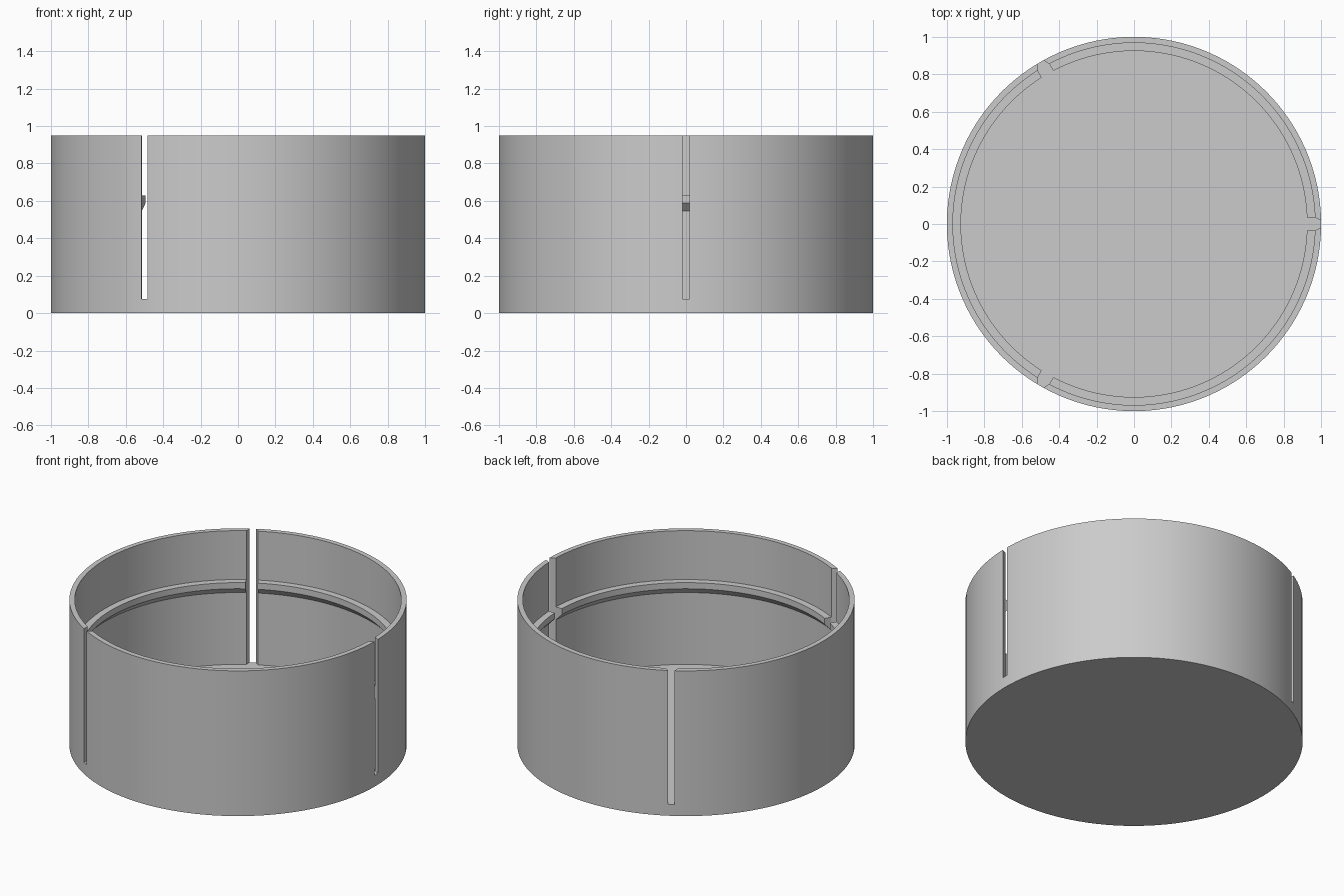
import bpy, bmesh, math
from mathutils import Matrix

cube = bpy.data.objects.get("Cube")
if cube:
    bpy.data.objects.remove(cube, do_unlink=True)

HEIGHT, FLOOR, OUTER, INNER, LIP = 0.95, 0.075, 1.0, 0.968, 0.925

grey = bpy.data.materials.new("light grey plastic")
grey.use_nodes = True
colour = (0.6, 0.6, 0.6, 1)
grey.diffuse_color = colour
grey.node_tree.nodes["Principled BSDF"].inputs["Base Color"].default_value = colour


def add_object(name, bm):
    bmesh.ops.recalc_face_normals(bm, faces=bm.faces)
    mesh = bpy.data.meshes.new(name)
    bm.to_mesh(mesh)
    bm.free()
    mesh.materials.append(grey)
    obj = bpy.data.objects.new(name, mesh)
    bpy.context.collection.objects.link(obj)
    return obj


def lathe(name, profile, steps=120):
    bm = bmesh.new()
    verts = [bm.verts.new((r, 0, z)) for r, z in profile]
    edges = [bm.edges.new(pair) for pair in zip(verts, verts[1:])]
    bmesh.ops.spin(bm, geom=verts + edges, cent=(0, 0, 0), axis=(0, 0, 1),
                   angle=math.tau, steps=steps)
    bmesh.ops.remove_doubles(bm, verts=bm.verts, dist=0.0005)
    return add_object(name, bm)


# Round tub with a floor and an inner snap ridge, sloped underneath
tub = lathe("slotted_tub", [
    (0, 0), (OUTER, 0), (OUTER, HEIGHT), (INNER, HEIGHT),
    (INNER, 0.63), (LIP, 0.63), (LIP, 0.59), (INNER, 0.545),
    (INNER, FLOOR), (0, FLOOR)])

# Three wall slots, flaring wider towards the inside
half = [(0.88, 0.036), (INNER - 0.003, 0.036), (OUTER, 0.018), (1.03, 0.018)]
outline = half + [(x, -y) for x, y in reversed(half)]
bm = bmesh.new()
for i in range(3):
    turn = Matrix.Rotation(i * math.tau / 3, 4, "Z")
    face = bm.faces.new([bm.verts.new(turn @ Matrix.Translation((x, y, FLOOR)).translation)
                         for x, y in outline])
    top = bmesh.ops.extrude_face_region(bm, geom=[face], use_keep_orig=True)["geom"]
    bmesh.ops.translate(bm, vec=(0, 0, 1),
                        verts=[v for v in top if isinstance(v, bmesh.types.BMVert)])
cutter = add_object("slot_cutter", bm)
cutter.hide_render = True

cut = tub.modifiers.new("slots", "BOOLEAN")
cut.operation = "DIFFERENCE"
cut.solver = "EXACT"
cut.object = cutter

# Apply the slots, then shade the round walls smooth
bpy.ops.object.select_all(action="DESELECT")
tub.select_set(True)
bpy.context.view_layer.objects.active = tub
bpy.ops.object.modifier_apply(modifier=cut.name)
bpy.data.objects.remove(cutter, do_unlink=True)
bpy.ops.object.shade_smooth_by_angle(angle=math.radians(25))
